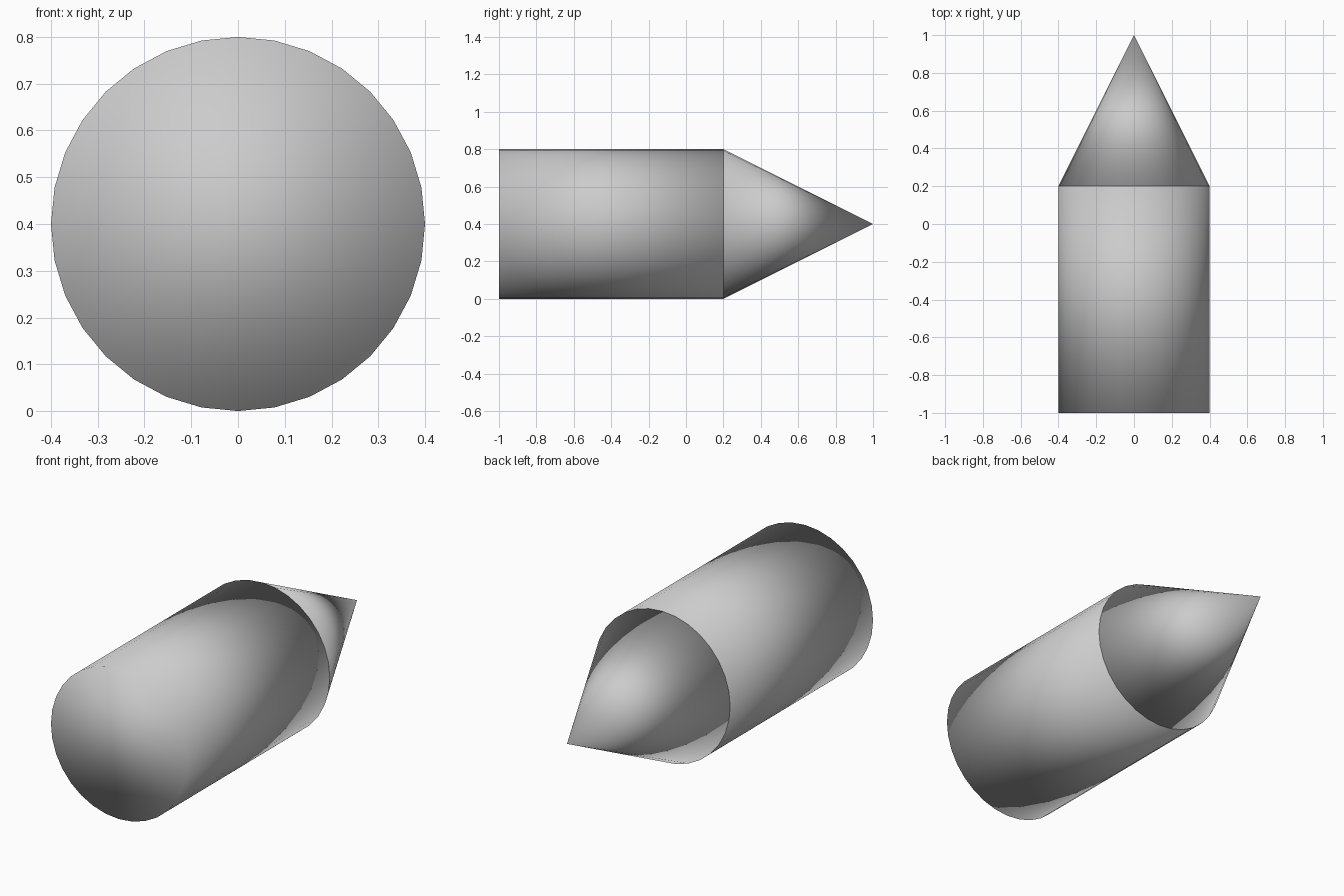
import bpy
import math

if "Cube" in bpy.data.objects:
    bpy.data.objects.remove(bpy.data.objects["Cube"])

RADIUS = 0.4
AXIS_ROT = (-math.pi / 2, 0, 0)  # local +z points to +y


def finish(name):
    obj = bpy.context.object
    obj.name = name
    bpy.ops.object.transform_apply(location=False, rotation=True, scale=True)
    bpy.ops.object.shade_smooth()  # fully smooth, caps included


# Cylindrical body
bpy.ops.mesh.primitive_cylinder_add(vertices=32, radius=RADIUS, depth=1.2,
                                    location=(0, -0.4, RADIUS), rotation=AXIS_ROT)
finish("body")

# Pointed tip
bpy.ops.mesh.primitive_cone_add(vertices=32, radius1=RADIUS, radius2=0, depth=0.8,
                                location=(0, 0.6, RADIUS), rotation=AXIS_ROT)
finish("cone_tip")
